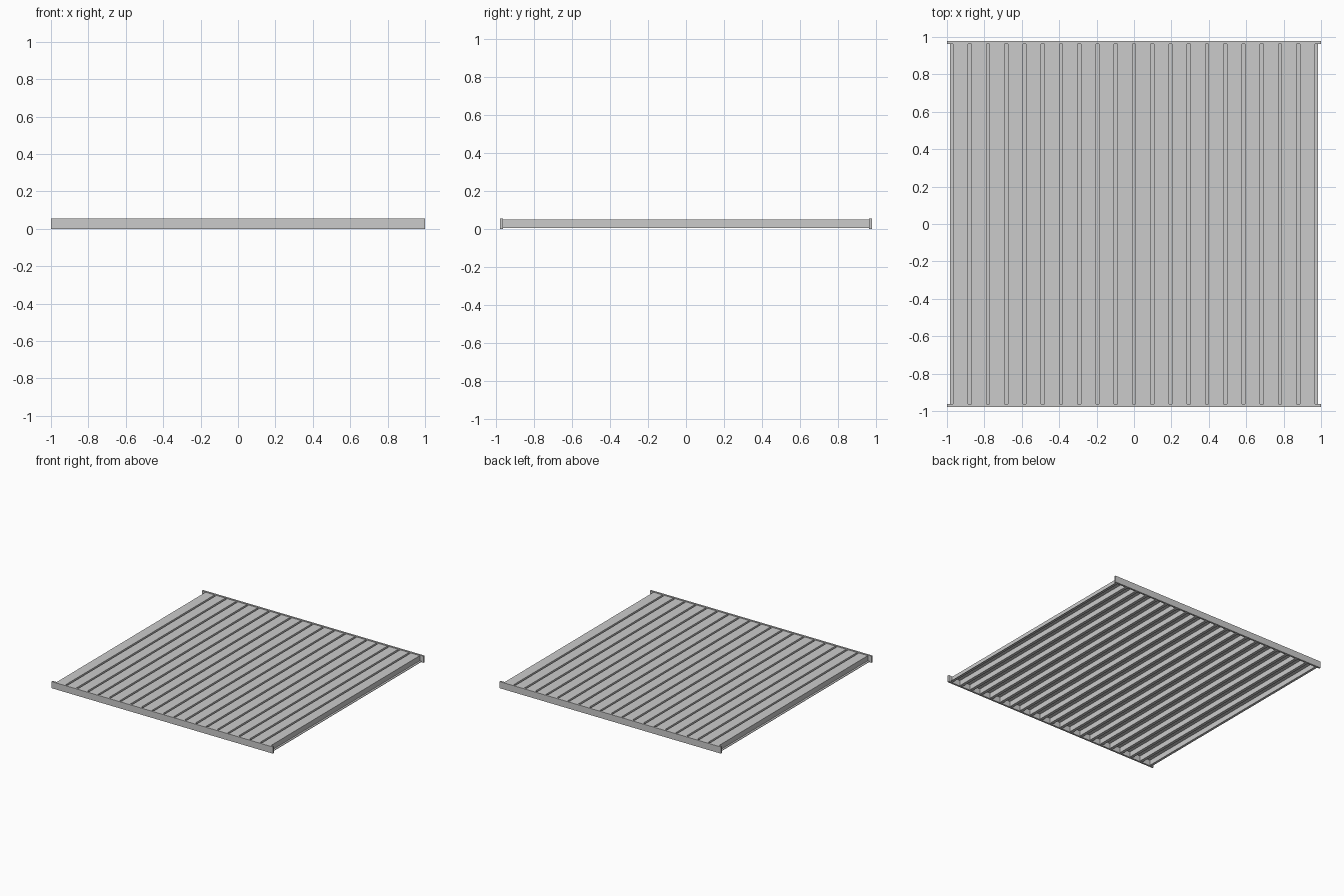
import bpy, bmesh

if "Cube" in bpy.data.objects:
    bpy.data.objects.remove(bpy.data.objects["Cube"])

COUNT = 20          # raised ribs
PITCH = 0.0976
RIB = 0.081         # rib width
TOP, LOW, T = 0.05, 0.004, 0.004
END_Y, RAIL = 0.978, 0.015


def mesh_object(name, bm):
    bmesh.ops.recalc_face_normals(bm, faces=bm.faces)
    me = bpy.data.meshes.new(name)
    bm.to_mesh(me)
    bm.free()
    ob = bpy.data.objects.new(name, me)
    bpy.context.collection.objects.link(ob)
    return ob


def box(name, lo, hi):
    bm = bmesh.new()
    bmesh.ops.create_cube(bm, size=1)
    for v in bm.verts:
        v.co = [(a + b) / 2 + c * (b - a) for a, b, c in zip(lo, hi, v.co)]
    return mesh_object(name, bm)


# Square-wave deck sheet: outer and inner outlines of the folded profile
half = COUNT * PITCH / 2 + 0.008
upper, lower = [(-half, LOW + T)], [(-half, LOW)]
for i in range(COUNT):
    c = (i - (COUNT - 1) / 2) * PITCH
    a, b = c - RIB / 2, c + RIB / 2
    upper += [(a, LOW + T), (a, TOP), (b, TOP), (b, LOW + T)]
    lower += [(a + T, LOW), (a + T, TOP - T), (b - T, TOP - T), (b - T, LOW)]
upper.append((half, LOW + T))
lower.append((half, LOW))

# Extrude the profile along y, as one quad strip so every fold stays clean
bm = bmesh.new()
y = END_Y - RAIL
rows = [[[bm.verts.new((x, s * y, z)) for x, z in line] for s in (-1, 1)]
        for line in (upper, lower)]
for i in range(len(upper) - 1):
    (uf, ub), (lf, lb) = rows
    for p, q in ((uf, ub), (lf, lb), (uf, lf), (ub, lb)):
        bm.faces.new((p[i], p[i + 1], q[i + 1], q[i]))
for i in (0, -1):
    bm.faces.new((rows[0][0][i], rows[0][1][i], rows[1][1][i], rows[1][0][i]))
mesh_object("ribbed_deck", bm)

# End rails along the front and back
for name, s in (("front_rail", -1), ("back_rail", 1)):
    ys = sorted((s * END_Y, s * (END_Y - RAIL)))
    box(name, (-1, ys[0], 0), (1, ys[1], 0.054))
